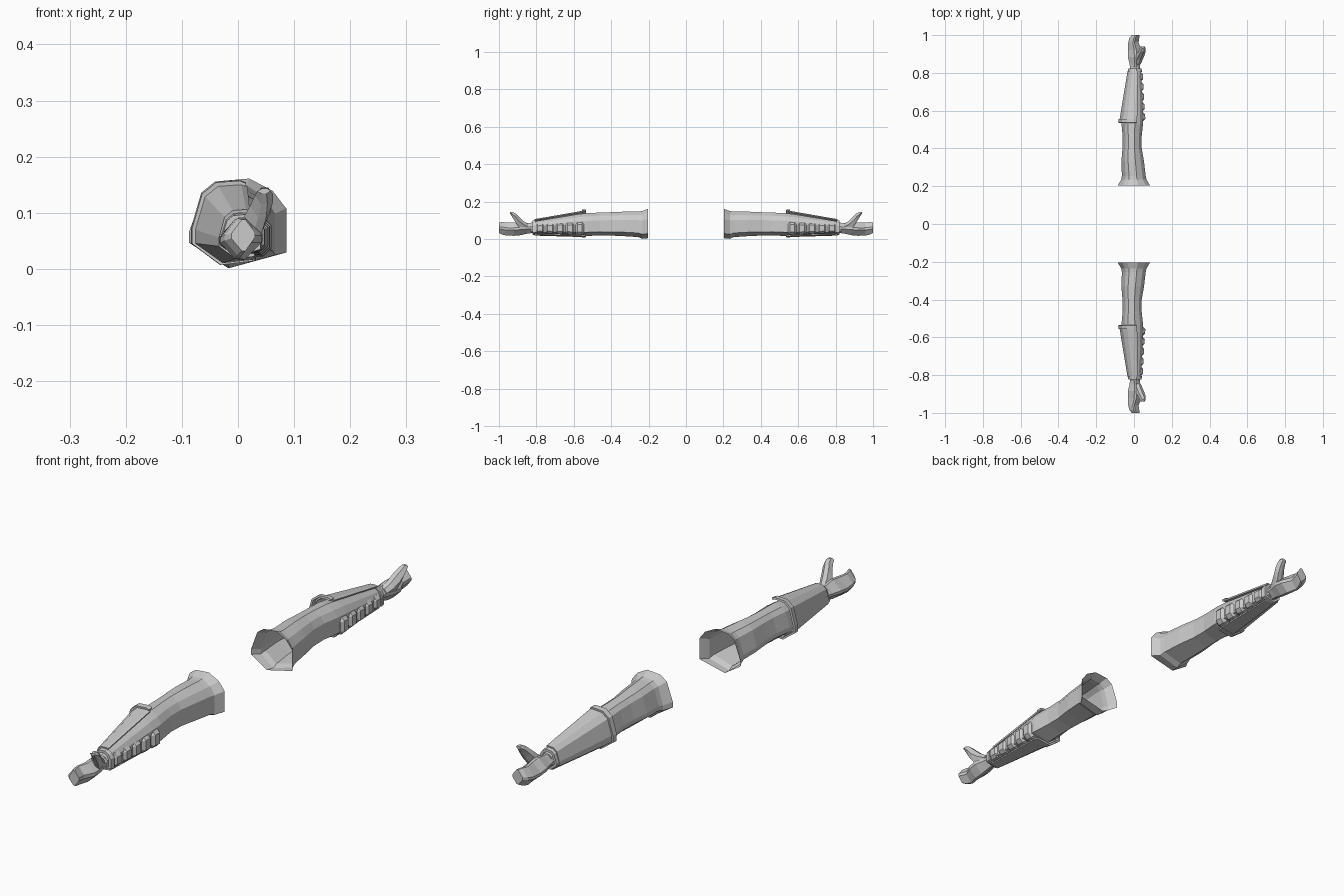
import bpy, bmesh

if "Cube" in bpy.data.objects:
    bpy.data.objects.remove(bpy.data.objects["Cube"])

grey = bpy.data.materials.new("plain_grey")
grey.use_nodes = True
grey.diffuse_color = (0.6, 0.6, 0.6, 1)
grey.node_tree.nodes["Principled BSDF"].inputs["Base Color"].default_value = (0.6, 0.6, 0.6, 1)


def loft(name, shape, stations, closed=True, caps=(True, True), thick=0):
    """Skin a unit profile through (distance, x0, x1, z0, z1) boxes, mirrored front to back."""
    bm = bmesh.new()
    rings = [[bm.verts.new((x0 + u * (x1 - x0), -d, z0 + v * (z1 - z0))) for u, v in shape]
             for d, x0, x1, z0, z1 in stations]
    n = len(shape)
    for a, b in zip(rings, rings[1:]):
        for i in range(n if closed else n - 1):
            j = (i + 1) % n
            bm.faces.new((a[i], a[j], b[j], b[i]))
    if caps[0]:
        bm.faces.new(rings[0])
    if caps[1]:
        bm.faces.new(rings[-1])
    bmesh.ops.recalc_face_normals(bm, faces=bm.faces)
    mesh = bpy.data.meshes.new(name)
    bm.to_mesh(mesh)
    bm.free()
    mesh.materials.append(grey)
    obj = bpy.data.objects.new(name, mesh)
    bpy.context.collection.objects.link(obj)
    if thick:
        mod = obj.modifiers.new("thickness", 'SOLIDIFY')
        mod.thickness = thick
        mod.offset = 0
    mod = obj.modifiers.new("other_arm", 'MIRROR')
    mod.use_axis = (False, True, False)
    mod.use_mirror_merge = False
    return obj


# Unit profiles
arm_shape = [(0, .4), (.15, .85), (.3, .97), (.62, 1), (.86, .86),
             (1, .66), (1, .16), (.38, 0), (0, .27)]
guard_shape = [(.68, .97), (.6, 1), (.3, .98), (.13, .85), (0, .42), (0, .25), (.36, 0), (.8, .05)]
diamond = [(0, .55), (.45, 1), (.6, 1), (1, .6), (1, .42), (.6, 0), (.45, 0), (0, .4)]
pad_shape = [(0, 0), (.75, 0), (1, .2), (1, .75), (.7, 1), (0, 1)]
blade = [(0, .5), (.35, 1), (.75, 1), (1, .6), (.7, 0), (.35, 0)]

# Sleeve with a flared open shoulder, running down to the wrist
loft("arm_sleeve", arm_shape, [
    (.203, -.087, .086, .004, .161),
    (.235, -.068, .066, .001, .149),
    (.255, -.064, .062, .010, .147),
    (.33, -.067, .053, .015, .146),
    (.40, -.061, .041, .018, .143),
    (.46, -.060, .040, .019, .141),
    (.53, -.066, .048, .016, .138),
    (.58, -.062, .048, .018, .132),
    (.80, -.026, .038, .026, .096),
    (.83, -.019, .028, .033, .086)], caps=(False, True))

# Forearm guard wrapping the outer side, with a raised rim at the elbow
loft("forearm_guard", guard_shape, [
    (.55, -.074, .058, .013, .148),
    (.81, -.031, .044, .021, .103)], closed=False, caps=(False, False), thick=.006)
loft("guard_rim", guard_shape, [
    (.536, -.080, .056, .011, .155),
    (.556, -.078, .056, .011, .153)], closed=False, caps=(False, False), thick=.008)
loft("wrist_band", arm_shape, [
    (.805, -.033, .043, .021, .100),
    (.822, -.030, .040, .023, .097)])

# Row of ribbed pads on the inner forearm
count, start, pitch = 5, .545, .053
for i in range(count):
    y, s = start + i * pitch, i / (count - 1)
    x1, z0, z1 = .060 - .012 * s, .022 + .010 * s, .096 - .012 * s
    loft(f"forearm_pad_{i + 1}", pad_shape, [
        (y, 0, x1 - .010, z0 + .006, z1 - .006),
        (y + .010, 0, x1, z0, z1),
        (y + .036, 0, x1 - .001, z0 + .001, z1 - .001),
        (y + .046, 0, x1 - .012, z0 + .006, z1 - .006)])

# Palm and joined fingers, curling inward at the tip
loft("hand", diamond, [
    (.82, -.020, .030, .032, .086),
    (.85, -.024, .034, .028, .086),
    (.885, -.033, .044, .020, .092),
    (.92, -.033, .042, .017, .088),
    (.96, -.031, .024, .018, .088),
    (.985, -.024, .028, .024, .090),
    (1.0, -.012, .030, .032, .088)])

# Thumb rising to the inner side
loft("thumb", blade, [
    (.845, -.005, .035, .045, .080),
    (.87, .000, .046, .050, .096),
    (.895, .010, .056, .064, .120),
    (.912, .022, .062, .090, .137),
    (.928, .030, .062, .116, .145),
    (.940, .034, .058, .134, .143)])
